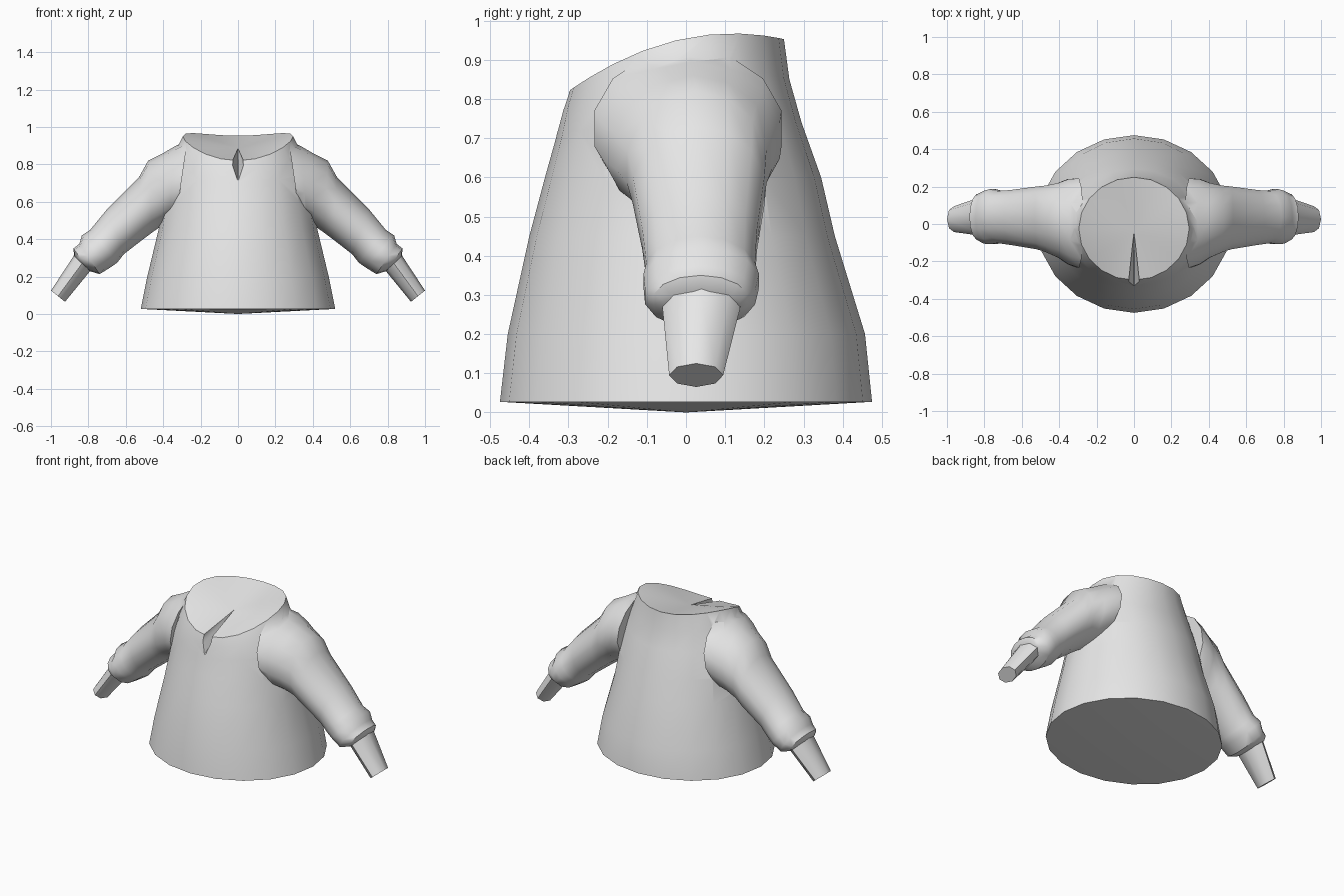
import bpy, bmesh, math

if "Cube" in bpy.data.objects:
    bpy.data.objects.remove(bpy.data.objects["Cube"])

cloth = bpy.data.materials.new("light grey cloth")
cloth.diffuse_color = (0.8, 0.8, 0.8, 1)
cloth.use_nodes = True
cloth.node_tree.nodes["Principled BSDF"].inputs["Base Color"].default_value = cloth.diffuse_color


def loft(name, rings, tip_a=None, tip_b=None):
    """Skin a list of rings; ends close flat or run to a tip point."""
    bm = bmesh.new()
    vs = [[bm.verts.new(p) for p in r] for r in rings]
    n = len(vs[0])
    for a, b in zip(vs, vs[1:]):
        for i in range(n):
            bm.faces.new((a[i], a[(i + 1) % n], b[(i + 1) % n], b[i]))
    for ring, tip in ((vs[0], tip_a), (vs[-1], tip_b)):
        if tip:
            t = bm.verts.new(tip)
            for i in range(n):
                bm.faces.new((ring[i], ring[(i + 1) % n], t))
        else:
            bm.faces.new(ring)
    bmesh.ops.recalc_face_normals(bm, faces=bm.faces)
    me = bpy.data.meshes.new(name)
    bm.to_mesh(me)
    bm.free()
    me.materials.append(cloth)
    ob = bpy.data.objects.new(name, me)
    bpy.context.collection.objects.link(ob)
    return ob


def sleeve_rings(sections, side, n):
    """Each section: top (x, z), bottom (x, z), front y, back y."""
    out = []
    for (tx, tz), (bx, bz), yf, yb in sections:
        ring = []
        for i in range(n):
            a = math.tau * i / n
            c, s = math.cos(a), math.sin(a)
            ring.append((side * ((tx + bx) / 2 + c * (tx - bx) / 2),
                         (yf + yb) / 2 + s * (yb - yf) / 2,
                         (tz + bz) / 2 + c * (tz - bz) / 2))
        out.append(ring)
    return out


def combine(target, tool, op):
    m = target.modifiers.new(op.title(), 'BOOLEAN')
    m.operation, m.object, m.solver = op, tool, 'EXACT'
    bpy.context.view_layer.objects.active = target
    bpy.ops.object.modifier_apply(modifier=m.name)
    bpy.data.objects.remove(tool)


def smooth(ob, angle):
    bpy.ops.object.select_all(action='DESELECT')
    ob.select_set(True)
    bpy.context.view_layer.objects.active = ob
    bpy.ops.object.shade_smooth_by_angle(angle=math.radians(angle))


# Torso: side z, front z, back z, half width, front y, back y
levels = [
    (.027, .027, .027, .52, -.475, .475),
    (.20, .20, .20, .485, -.455, .457),
    (.45, .45, .45, .425, -.40, .38),
    (.60, .60, .60, .40, -.36, .345),
    (.76, .70, .74, .37, -.332, .295),
    (.87, .77, .85, .335, -.316, .264),
    (.95, .82, .953, .295, -.30, .25),
]
torso_rings = []
for zs, zf, zb, rx, yf, yb in levels:
    ring = []
    for i in range(20):
        a = math.tau * i / 20
        u = math.sin(a)
        z = zs + u * (zb - zf) / 2 + u * u * ((zb + zf) / 2 - zs)
        ring.append((rx * math.cos(a), (yf + yb) / 2 + u * (yb - yf) / 2, z))
    torso_rings.append(ring)
sweater = loft("sweater", torso_rings, (0, 0, 0), (0, -.04, .885))

# Sleeves: flared shoulder, upper arm, gathered puff and rolled edge
sleeve = [
    ((.27, .93), (.33, .52), -.24, .25),
    ((.34, .895), (.37, .49), -.22, .245),
    ((.40, .86), (.41, .47), -.185, .225),
    ((.48, .82), (.46, .435), -.155, .21),
    ((.53, .73), (.50, .405), -.14, .205),
    ((.70, .56), (.61, .32), -.115, .185),
    ((.79, .45), (.645, .275), -.105, .18),
    ((.835, .42), (.68, .25), -.112, .19),
    ((.848, .375), (.74, .213), -.108, .18),
    ((.88, .35), (.79, .228), -.085, .16),
    ((.876, .31), (.81, .245), -.06, .14),
]
forearm = [
    ((.86, .345), (.76, .265), -.063, .143),
    ((.885, .30), (.79, .23), -.06, .138),
    ((1.0, .125), (.925, .065), -.043, .095),
]
for side, label in ((1, "right"), (-1, "left")):
    arm = loft("sleeve", sleeve_rings(sleeve, side, 14))
    combine(sweater, arm, 'UNION')
    wrist = loft(label + "_wrist", sleeve_rings(forearm, side, 8))
    smooth(wrist, 50)

# Collar notch: a wedge that narrows to the middle of the neck
notch = loft("notch", [[(-.034, -.34, .92), (.034, -.34, .92), (.032, -.34, .78),
                        (.004, -.34, .71), (-.004, -.34, .71), (-.032, -.34, .78)]],
             (0, -.04, .885))
combine(sweater, notch, 'DIFFERENCE')
smooth(sweater, 42)
